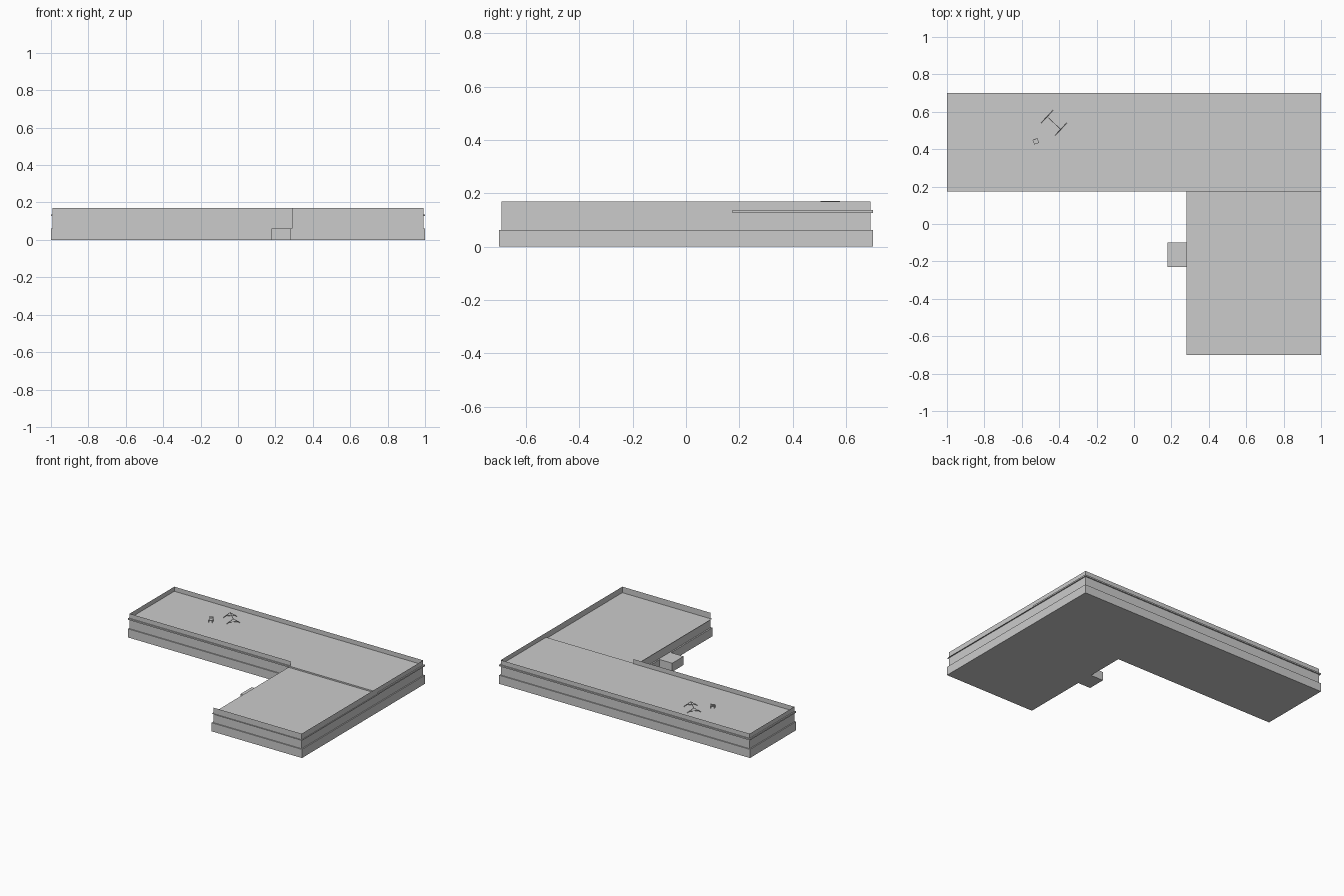
import bpy, bmesh, math
from mathutils import Matrix, Vector

if "Cube" in bpy.data.objects:
    bpy.data.objects.remove(bpy.data.objects["Cube"])


def finish(name, bm):
    mesh = bpy.data.meshes.new(name)
    bm.to_mesh(mesh)
    bm.free()
    obj = bpy.data.objects.new(name, mesh)
    bpy.context.collection.objects.link(obj)
    return obj


def prism(name, outline, z0, z1):
    bm = bmesh.new()
    face = bm.faces.new([bm.verts.new((x, y, z0)) for x, y in outline])
    if z1 > z0:
        out = bmesh.ops.extrude_face_region(bm, geom=[face], use_keep_orig=True)
        moved = [g for g in out["geom"] if isinstance(g, bmesh.types.BMVert)]
        bmesh.ops.translate(bm, verts=moved, vec=(0, 0, z1 - z0))
        bmesh.ops.recalc_face_normals(bm, faces=bm.faces)
    return finish(name, bm)


def box(name, x0, x1, y0, y1, z0, z1):
    return prism(name, [(x0, y0), (x1, y0), (x1, y1), (x0, y1)], z0, z1)


def ribbon(name, path, z0, z1):
    bm = bmesh.new()
    lower = [bm.verts.new((x, y, z0)) for x, y in path]
    upper = [bm.verts.new((x, y, z1)) for x, y in path]
    for i in range(len(path) - 1):
        bm.faces.new((lower[i], lower[i + 1], upper[i + 1], upper[i]))
    return finish(name, bm)


def add_bar(bm, a, b, size):
    a, b = Vector(a), Vector(b)
    d = b - a
    rot = d.to_track_quat('Z', 'Y').to_matrix().to_4x4()
    scale = Matrix.Diagonal((size, size, d.length, 1))
    bmesh.ops.create_cube(bm, size=1, matrix=Matrix.Translation((a + b) / 2) @ rot @ scale)


# L-shaped lower storey and entrance porch
prism("lower_storey", [(0.28, -0.70), (1, -0.70), (1, 0.70), (-1, 0.70),
                       (-1, 0.175), (0.28, 0.175)], 0, 0.062)
box("porch", 0.18, 0.28, -0.23, -0.10, 0, 0.062)

# Set-back upper walls rising into a thin parapet, open on the inner terrace side
ribbon("upper_walls", [(0.29, -0.692), (0.992, -0.692), (0.992, 0.692), (-0.992, 0.692),
                       (-0.992, 0.183), (0.29, 0.183)], 0.062, 0.17)
ribbon("terrace_wall", [(0.29, 0.183), (0.29, -0.692)], 0.062, 0.127)

# Roof decks of the two wings
box("long_wing_roof", -1, 1, 0.175, 0.70, 0.127, 0.137)
box("short_wing_roof", 0.28, 1, -0.70, 0.175, 0.127, 0.127)

# A-frame swing stand on the roof
bm = bmesh.new()
for s in (-1, 1):
    for foot in (-0.045, 0.045):
        add_bar(bm, (s * 0.05, foot, 0), (s * 0.05, 0, 0.033), 0.003)
    add_bar(bm, (s * 0.05, -0.03, 0.011), (s * 0.05, 0.03, 0.011), 0.002)
add_bar(bm, (-0.05, 0, 0.032), (0.05, 0, 0.032), 0.003)
swing = finish("swing_stand", bm)
swing.location = (-0.428, 0.54, 0.137)
swing.rotation_euler.z = math.radians(-43)

# Small chair beside it
bm = bmesh.new()
for x in (-0.012, 0.012):
    add_bar(bm, (x, -0.012, 0), (x, -0.012, 0.016), 0.003)
    add_bar(bm, (x, 0.012, 0), (x, 0.012, 0.033), 0.003)
bmesh.ops.create_cube(bm, size=1, matrix=Matrix.Translation((0, 0, 0.016))
                      @ Matrix.Diagonal((0.027, 0.027, 0.003, 1)))
for z in (0.024, 0.031):
    add_bar(bm, (-0.012, 0.012, z), (0.012, 0.012, z), 0.003)
chair = finish("chair", bm)
chair.location = (-0.525, 0.442, 0.137)
chair.rotation_euler.z = math.radians(20)
